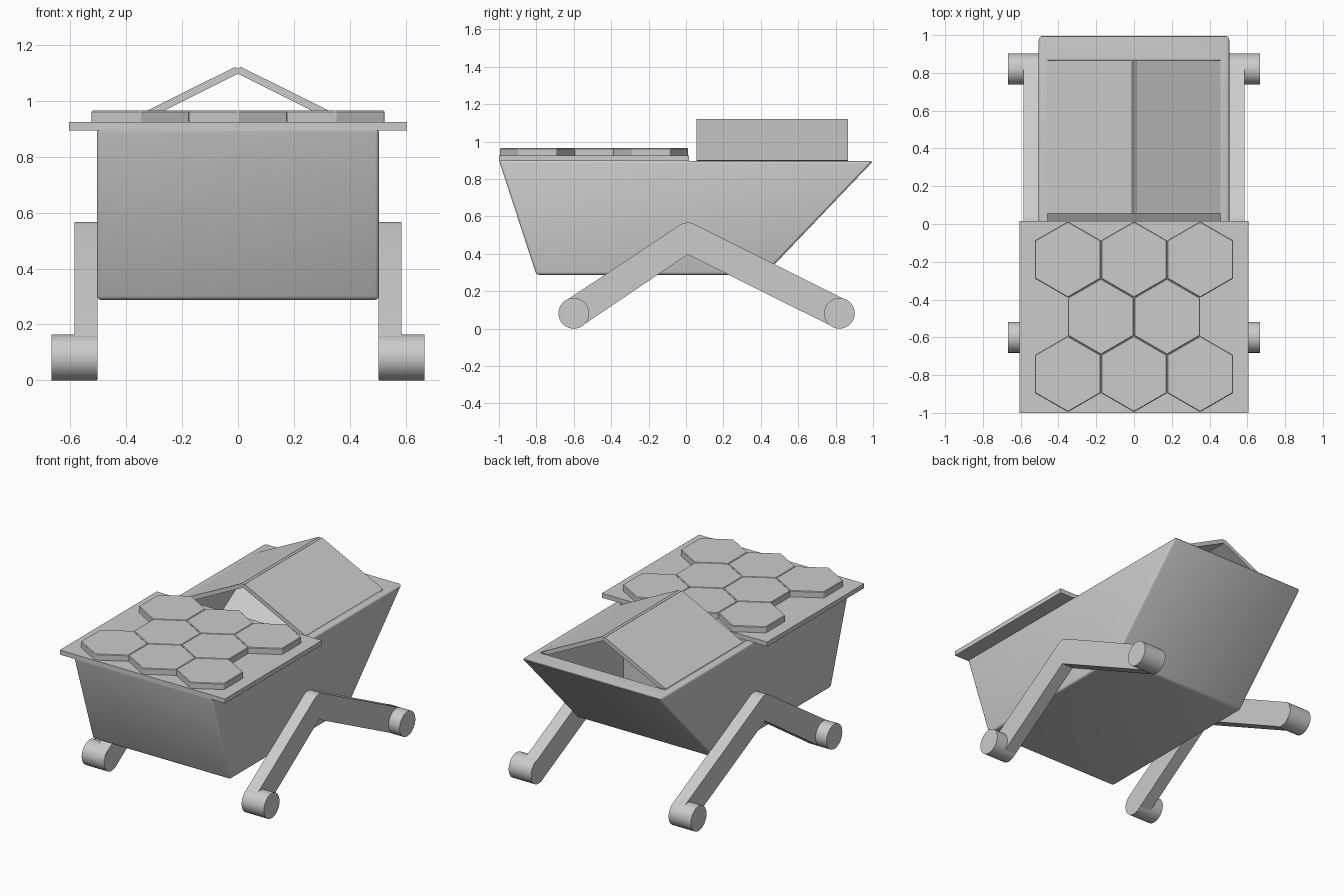
import bpy, bmesh
from math import cos, sin, pi, atan2
from mathutils import Vector

if "Cube" in bpy.data.objects:
    bpy.data.objects.remove(bpy.data.objects["Cube"])


def prism(name, pts, axis, a, b, bevel=0.0, segs=2):
    """Extrude a 2D outline along x, y or z between a and b."""
    def place(p, t):
        return {'x': (t, p[0], p[1]), 'y': (p[0], t, p[1]), 'z': (p[0], p[1], t)}[axis]
    bm = bmesh.new()
    lo = [bm.verts.new(place(p, a)) for p in pts]
    hi = [bm.verts.new(place(p, b)) for p in pts]
    n = len(pts)
    bm.faces.new(lo)
    bm.faces.new(hi[::-1])
    for i in range(n):
        j = (i + 1) % n
        bm.faces.new((lo[j], lo[i], hi[i], hi[j]))
    bmesh.ops.recalc_face_normals(bm, faces=bm.faces)
    if bevel:
        bmesh.ops.bevel(bm, geom=bm.edges[:], offset=bevel, segments=segs,
                        profile=0.5, affect='EDGES')
    me = bpy.data.meshes.new(name)
    bm.to_mesh(me)
    bm.free()
    ob = bpy.data.objects.new(name, me)
    bpy.context.collection.objects.link(ob)
    return ob


def smooth(ob, angle=0.6):
    bpy.ops.object.select_all(action='DESELECT')
    ob.select_set(True)
    bpy.context.view_layer.objects.active = ob
    bpy.ops.object.shade_smooth_by_angle(angle=angle)


# Hull with slanted ends
hull = prism("hull", [(-1, .9), (-.8, .288), (.42, .288), (1, .895)],
             'x', -.505, .505, .014, 3)

# Wedge-shaped cockpit cut into the rear half
cutter = prism("cockpit_cutter", [(0, 1.0), (0, .36), (.87, .89), (.87, 1.0)],
               'x', -.457, .457)
mod = hull.modifiers.new("cockpit", 'BOOLEAN')
mod.operation = 'DIFFERENCE'
mod.solver = 'EXACT'
mod.object = cutter
bpy.context.view_layer.objects.active = hull
bpy.ops.object.modifier_apply(modifier=mod.name)
bpy.data.objects.remove(cutter)
smooth(hull)

# Front deck plate
prism("deck_plate", [(-.605, -1), (.605, -1), (.605, .015), (-.605, .015)],
      'z', .895, .925)

# Hexagonal tiles, rows of 3-2-3
R = .2015
for row, xs in enumerate([(-.35, 0, .35), (-.175, .175), (-.35, 0, .35)]):
    cy = -.188 - row * .303
    for cx in xs:
        pts = [(cx + R * cos(pi / 6 + k * pi / 3), cy + R * sin(pi / 6 + k * pi / 3))
               for k in range(6)]
        prism("hex_tile", pts, 'z', .92, .965, .004, 1)

# Gable canopy made of two thin plates
for s in (-1, 1):
    prism("canopy_panel", [(0, 1.115), (s * .01, 1.122), (s * .457, .9),
                           (s * .41, .893), (0, 1.097)], 'y', .055, .865)

# Legs: chevron arms with round feet
r = .08
front, back, apex = Vector((-.6, .082)), Vector((.82, .082)), Vector((.01, .487))


def arc(c, a0, a1, n=12):
    return [(c.x + r * cos(a0 + (a1 - a0) * i / n), c.y + r * sin(a0 + (a1 - a0) * i / n))
            for i in range(n + 1)]


d1, d2 = apex - front, back - apex
t1, t2 = atan2(d1.y, d1.x), atan2(d2.y, d2.x)
arm = (arc(apex, t1 + pi / 2, t2 + pi / 2, 6)
       + arc(back, t2 + pi / 2, t2 - pi / 2)
       + [(apex.x, .397)]
       + arc(front, t1 + 1.5 * pi, t1 + pi / 2))
for s in (-1, 1):
    smooth(prism("leg_arm", arm, 'x', s * .503, s * .586))
    for c in (front, back):
        ring = [(c.x + .082 * cos(k * pi / 24), c.y + .082 * sin(k * pi / 24))
                for k in range(48)]
        smooth(prism("foot", ring, 'x', s * .504, s * .667))
